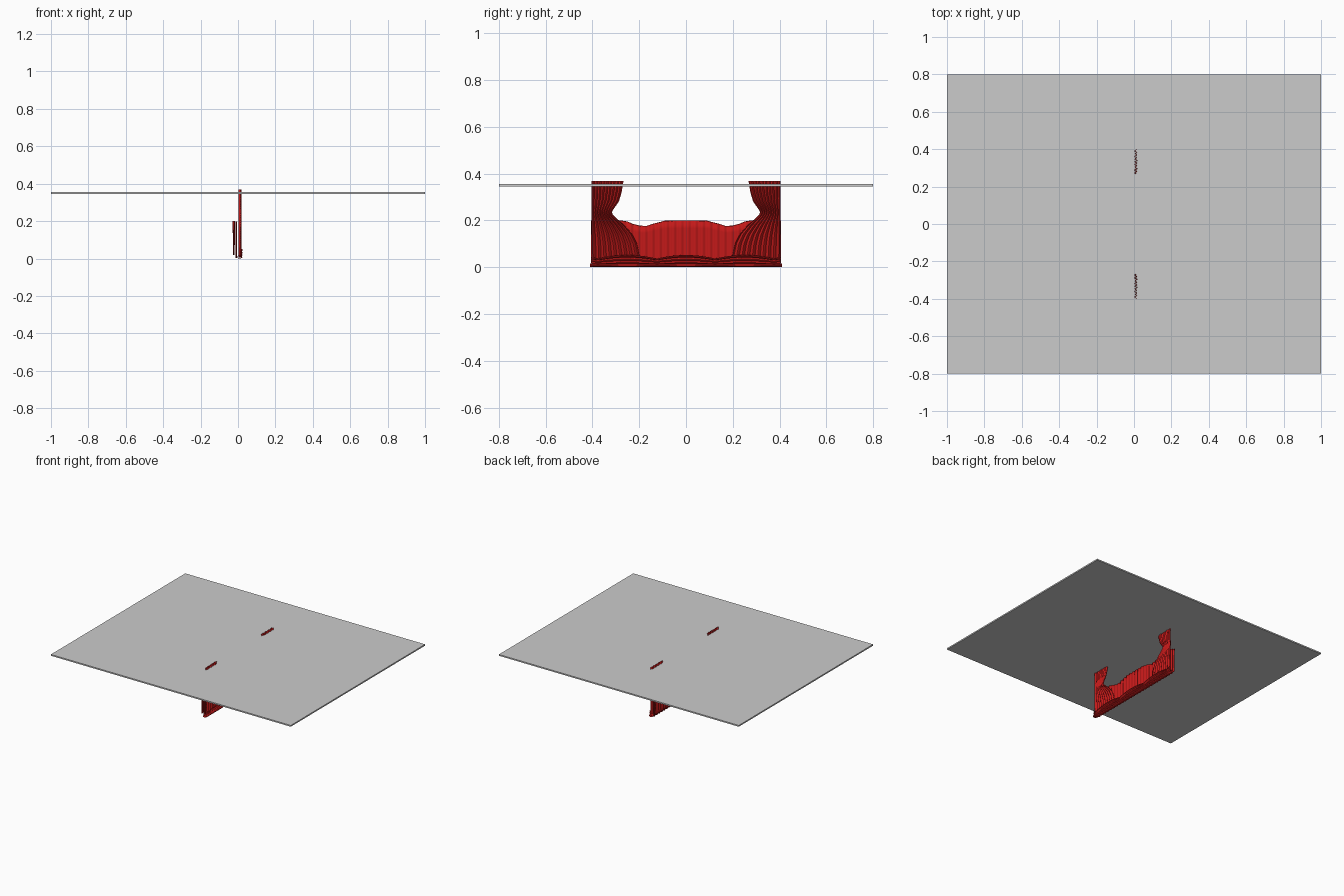
import bpy, bmesh, math

if "Cube" in bpy.data.objects:
    bpy.data.objects.remove(bpy.data.objects["Cube"])

red = bpy.data.materials.new("red_cloth")
red.diffuse_color = (0.55, 0.01, 0.01, 1)
red.use_nodes = True
red.node_tree.nodes["Principled BSDF"].inputs["Base Color"].default_value = red.diffuse_color


def lerp_table(table, t):
    for (a, va), (b, vb) in zip(table, table[1:]):
        if t <= b:
            return va + (vb - va) * (t - a) / (b - a)
    return table[-1][1]


def cloth(name, func, nu, nv, thick=0.002):
    """Grid sheet from func(u, v) -> xyz, given a little thickness."""
    bm = bmesh.new()
    rows = [[bm.verts.new(func(i / nu, j / nv)) for i in range(nu + 1)] for j in range(nv + 1)]
    for j in range(nv):
        for i in range(nu):
            bm.faces.new((rows[j][i], rows[j][i + 1], rows[j + 1][i + 1], rows[j + 1][i]))
    me = bpy.data.meshes.new(name)
    bm.to_mesh(me)
    bm.free()
    ob = bpy.data.objects.new(name, me)
    bpy.context.collection.objects.link(ob)
    me.materials.append(red)
    mod = ob.modifiers.new("thickness", 'SOLIDIFY')
    mod.thickness = thick
    mod.offset = 0
    bpy.context.view_layer.objects.active = ob
    ob.select_set(True)
    bpy.ops.object.shade_smooth_by_angle(angle=math.radians(40))
    ob.select_set(False)
    return ob


# Flat ceiling slab
bpy.ops.mesh.primitive_cube_add(size=1, location=(0, 0, 0.35))
slab = bpy.context.object
slab.name = "slab"
slab.scale = (2, 1.6, 0.01)

# Side drapes, gathered at z = 0.23 and flaring towards the base
inner_edge = [(0, .19), (.05, .20), (.10, .21), (.14, .23), (.18, .265), (.21, .30),
              (.23, .32), (.25, .31), (.28, .288), (.32, .276), (.37, .268)]
outer_edge = [(0, .402), (.2, .402), (.37, .402)]


def drape(side):
    def f(u, v):
        z = 0.005 + 0.364 * v
        a, b = lerp_table(outer_edge, z), lerp_table(inner_edge, z)
        x = 0.010 + 0.006 * math.sin(u * 9 * math.tau) + 0.001 * math.sin(u * 23 + v * 3)
        return (x, side * (a + (b - a) * u), z)
    return f


for side, label in ((-1, "right"), (1, "left")):
    cloth(label + "_drape", drape(side), 72, 30)


# Height of the scalloped free edge of the swags
swag_edge = [(0, .2), (.09, .199), (.11, .193), (.14, .186), (.17, .176), (.20, .178),
             (.23, .186), (.25, .195), (.28, .2), (.41, .2)]


def backing(u, v):
    y = -0.40 + 0.80 * u
    return (-0.009 + 0.003 * math.sin(u * 26 * math.tau), y, 0.003 + (lerp_table(swag_edge, abs(y)) - 0.004) * v)


cloth("backing_curtain", backing, 208, 6)


# Three pleated swags
def swag(centre, half):
    def f(u, v):
        y = centre + half * (2 * u - 1)
        top = lerp_table(swag_edge, abs(y))
        x = -0.022 + 0.006 * math.sin(u * 9 * math.tau) * (0.4 + 0.6 * v)
        return (x, y, 0.02 + (top - 0.02) * v)
    return f


for name, c, h in (("right_swag", -.27, .135), ("centre_swag", 0, .135), ("left_swag", .27, .135)):
    cloth(name, swag(c, h), 72, 8)


# Scalloped pelmet with horizontal folds, in front of the drapes
def pelmet(u, v):
    y = -0.405 + 0.81 * u
    arc = abs(math.cos(y / 0.25 * math.pi / 1.0 * 0.5 * 1.0 + 0)) if abs(y) < 0.125 else 0
    c = y - 0.25 * round(y / 0.25)
    arc = max(0, 1 - (c / 0.15) ** 2)
    top = 0.026 + 0.022 * arc
    x = 0.019 + 0.004 * math.sin(v * 3.5 * math.tau) * (0.5 + 0.5 * arc)
    return (x, y, 0.003 + top * v)


cloth("pelmet", pelmet, 60, 20)


# Hem along the base
def hem(u, v):
    a = v * math.tau
    return (0.008 + 0.014 * math.cos(a), -0.41 + 0.82 * u, 0.008 + 0.007 * math.sin(a))


cloth("base_hem", hem, 20, 10)
